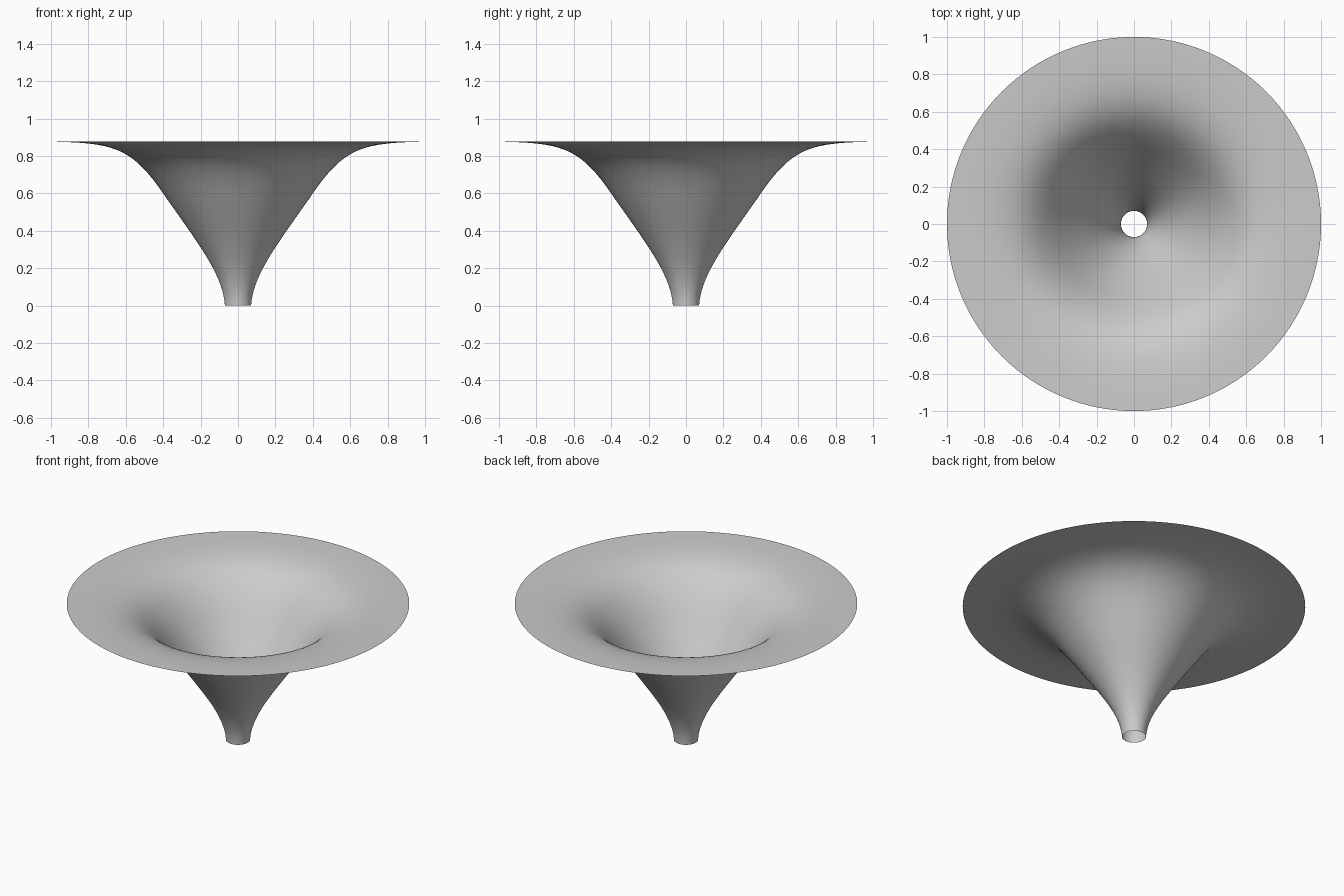
import bpy
import bmesh
import math
from mathutils import Vector
from mathutils.geometry import interpolate_bezier

cube = bpy.data.objects.get("Cube")
if cube:
    bpy.data.objects.remove(cube, do_unlink=True)

SEGMENTS = 128

# Plain grey
grey = bpy.data.materials.new("plain_grey")
grey.use_nodes = True
colour = (0.6, 0.6, 0.6, 1)
grey.diffuse_color = colour
grey.node_tree.nodes["Principled BSDF"].inputs["Base Color"].default_value = colour

# Flared profile: narrow spout, sloping cone, flat rim (radius, height)
spout = [(0.07, 0), (0.08, 0.17), (0.22, 0.34), (0.40, 0.60)]
flare = [(0.40, 0.60), (0.57, 0.845), (0.66, 0.87), (1.0, 0.877)]


def sample(handles, count):
    return interpolate_bezier(*[Vector((r, 0, z)) for r, z in handles], count)


profile = sample(spout, 20) + sample(flare, 28)[1:]

# Revolve the profile into an open, single-walled funnel
bm = bmesh.new()
verts = [bm.verts.new(p) for p in profile]
edges = [bm.edges.new(pair) for pair in zip(verts, verts[1:])]
bmesh.ops.spin(bm, geom=verts + edges, cent=(0, 0, 0), axis=(0, 0, 1),
               angle=math.tau, steps=SEGMENTS, use_merge=True)
bmesh.ops.remove_doubles(bm, verts=bm.verts, dist=0.0001)
bmesh.ops.recalc_face_normals(bm, faces=bm.faces)
# Turn the wall so that its front side is the open bowl
if sum(f.normal.z * f.calc_area() for f in bm.faces) < 0:
    bmesh.ops.reverse_faces(bm, faces=bm.faces)
for face in bm.faces:
    face.smooth = True

mesh = bpy.data.meshes.new("funnel")
bm.to_mesh(mesh)
bm.free()
mesh.materials.append(grey)
funnel = bpy.data.objects.new("funnel", mesh)
bpy.context.collection.objects.link(funnel)
